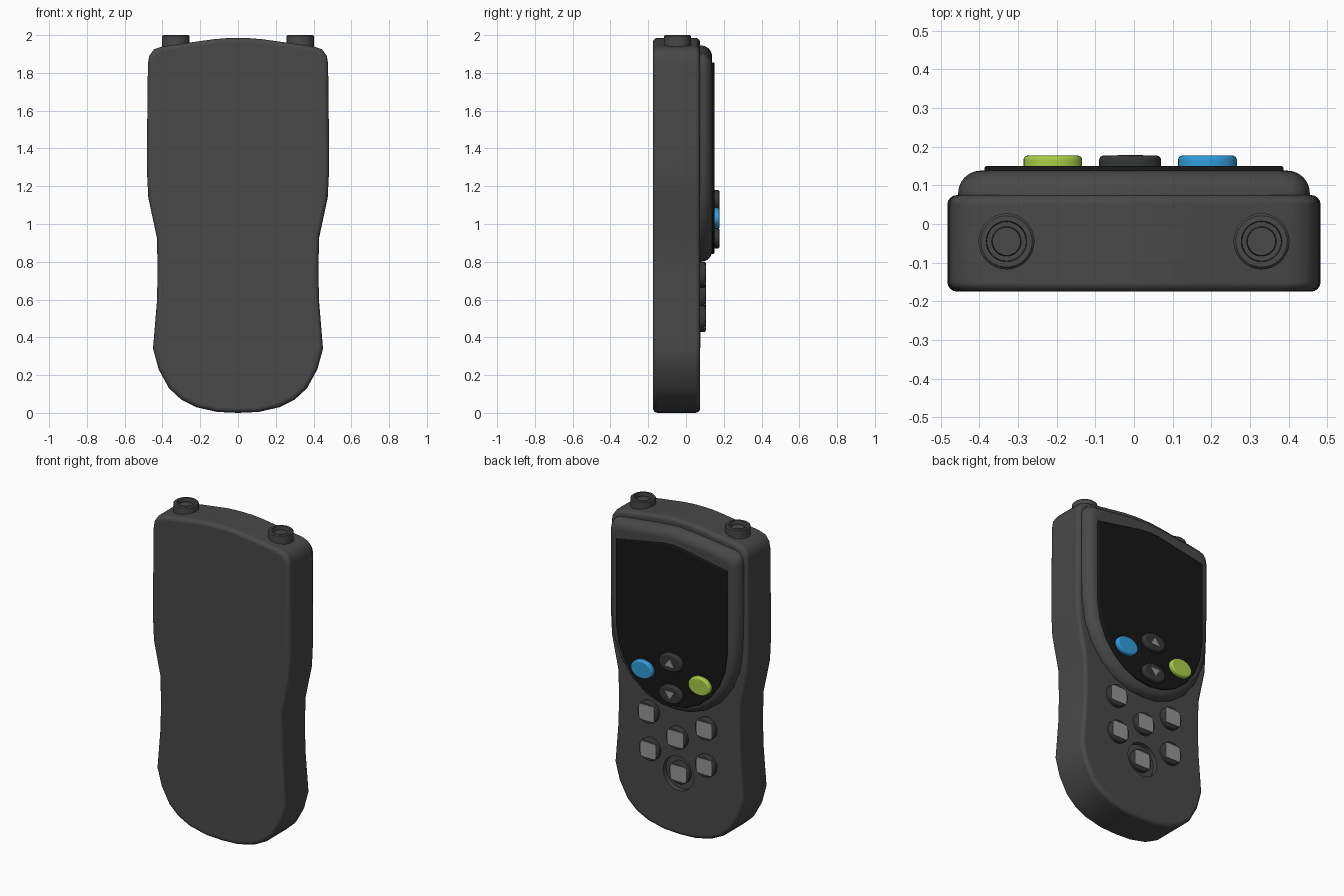
import bpy, bmesh, math

if "Cube" in bpy.data.objects:
    bpy.data.objects.remove(bpy.data.objects["Cube"])


def material(name, r, g, b):
    m = bpy.data.materials.new(name)
    m.diffuse_color = (r, g, b, 1)
    m.use_nodes = True
    m.node_tree.nodes["Principled BSDF"].inputs["Base Color"].default_value = m.diffuse_color
    return m


CASE = material("case_grey", 0.065, 0.065, 0.065)
RUBBER = material("rubber_dark", 0.035, 0.037, 0.037)
GLASS = material("screen_black", 0.008, 0.008, 0.008)
LABEL = material("label_grey", 0.3, 0.3, 0.3)
BLUE = material("blue", 0.03, 0.33, 0.7)
GREEN = material("green", 0.4, 0.6, 0.06)


def mirrored(half):
    """Close a right-hand half outline that starts and ends on x = 0."""
    return half + [(-x, z) for x, z in reversed(half[1:-1])]


def ellipse(cx, cz, rx, rz, n=32):
    return [(cx + rx * math.cos(2 * math.pi * i / n),
             cz + rz * math.sin(2 * math.pi * i / n)) for i in range(n)]


def rectangle(cx, cz, w, h):
    return [(cx + sx * w / 2, cz + sz * h / 2)
            for sx, sz in ((1, 1), (-1, 1), (-1, -1), (1, -1))]


def rounded(y0, y1, r, back=False, n=4):
    """(inset, y) section with a rounded +y edge, optionally a rounded -y edge."""
    arc = [(r * (1 - math.cos(math.pi / 2 * i / n)), r * (1 - math.sin(math.pi / 2 * i / n)))
           for i in range(n + 1)]
    start = [(t, y0 + d) for t, d in reversed(arc)] if back else [(0, y0)]
    return start + [(t, y1 - d) for t, d in arc]


def smooth(ob):
    bpy.ops.object.select_all(action='DESELECT')
    ob.select_set(True)
    bpy.context.view_layer.objects.active = ob
    bpy.ops.object.shade_smooth_by_angle(angle=math.radians(35))
    mod = ob.modifiers.new("weighted", 'WEIGHTED_NORMAL')
    mod.keep_sharp = True


def slab(name, outline, section, mat, finish=True):
    """Loft an x-z outline through (inset, y) rings and cap both ends."""
    xs, zs = [p[0] for p in outline], [p[1] for p in outline]
    cx, cz = (min(xs) + max(xs)) / 2, (min(zs) + max(zs)) / 2
    rx, rz = (max(xs) - min(xs)) / 2, (max(zs) - min(zs)) / 2
    bm = bmesh.new()
    rings = [[bm.verts.new((cx + (x - cx) * (1 - t / rx), y, cz + (z - cz) * (1 - t / rz)))
              for x, z in outline] for t, y in section]
    n = len(outline)
    for a, b in zip(rings, rings[1:]):
        for i in range(n):
            j = (i + 1) % n
            bm.faces.new((a[i], a[j], b[j], b[i]))
    bm.faces.new(rings[0])
    bm.faces.new(rings[-1])
    bmesh.ops.recalc_face_normals(bm, faces=bm.faces)
    me = bpy.data.meshes.new(name)
    bm.to_mesh(me)
    bm.free()
    ob = bpy.data.objects.new(name, me)
    me.materials.append(mat)
    bpy.context.collection.objects.link(ob)
    if finish:
        smooth(ob)
    return ob


# Case with a narrowed grip and rounded bottom
case = slab("case", mirrored([
    (0, 0), (0.11, 0.005), (0.22, 0.03), (0.30, 0.07), (0.365, 0.13), (0.42, 0.23),
    (0.45, 0.34), (0.43, 0.58), (0.425, 0.75), (0.43, 0.93), (0.475, 1.14), (0.483, 1.30),
    (0.48, 1.60), (0.477, 1.85), (0.47, 1.89), (0.445, 1.925), (0.40, 1.94), (0.26, 1.96),
    (0.13, 1.978), (0.06, 1.984), (0, 1.985)]),
    rounded(-0.175, 0.075, 0.025, back=True), CASE, finish=False)

# Round recess for the lowest key
cutter = slab("recess_cutter", ellipse(0, 0.39, 0.107, 0.107), [(0, 0.045), (0, 0.2)],
              CASE, finish=False)
cutter.hide_render = True
cut = case.modifiers.new("recess", 'BOOLEAN')
cut.object = cutter
cut.solver = 'EXACT'
bpy.context.view_layer.objects.active = case
bpy.ops.object.modifier_apply(modifier="recess")
bpy.data.objects.remove(cutter)
smooth(case)

# Raised screen surround
slab("screen_surround", mirrored([
    (0, 0.80), (0.10, 0.808), (0.20, 0.845), (0.30, 0.92), (0.38, 1.025), (0.43, 1.15),
    (0.45, 1.30), (0.455, 1.50), (0.455, 1.83), (0.448, 1.865), (0.43, 1.89), (0.40, 1.902),
    (0.13, 1.935), (0, 1.945)]),
    rounded(0.06, 0.138, 0.058, n=6), CASE)

# Screen glass
slab("screen", mirrored([
    (0, 0.842), (0.10, 0.856), (0.19, 0.897), (0.27, 0.965), (0.33, 1.05), (0.37, 1.15),
    (0.387, 1.27), (0.387, 1.79), (0.06, 1.85), (0, 1.855)]),
    rounded(0.13, 0.15, 0.006), GLASS)

# Buttons on the screen
button = rounded(0.145, 0.177, 0.011)
slab("blue_button", ellipse(0.19, 1.03, 0.076, 0.057), button, BLUE)
slab("green_button", ellipse(-0.21, 1.03, 0.076, 0.057), button, GREEN)
for word, z, s in (("up", 1.125, 1), ("down", 0.925, -1)):
    slab(word + "_button", ellipse(-0.01, z, 0.08, 0.056), button, RUBBER)
    slab(word + "_arrow", [(-0.043, z - 0.022 * s), (0.023, z - 0.022 * s),
                           (-0.01, z + 0.026 * s)], [(0, 0.17), (0, 0.1785)], LABEL)

# Keypad: round keys with square labels, the last one sunk in the recess
keys = [(0.20, 0.73, 0.105), (-0.20, 0.73, 0.105), (0, 0.62, 0.105),
        (0.19, 0.498, 0.105), (-0.20, 0.498, 0.105), (0, 0.39, 0.075)]
for i, (x, z, top) in enumerate(keys, 1):
    slab(f"key_{i}", ellipse(x, z, 0.07, 0.07), rounded(0.04, top, 0.01), RUBBER)
    slab(f"key_label_{i}", rectangle(x, z, 0.105, 0.095),
         [(0, top - 0.01), (0, top + 0.002)], LABEL)

# Hollow sockets on top, turned upright
for word, x in (("left", -0.33), ("right", 0.33)):
    socket = slab(word + "_socket", ellipse(0, 0, 0.0725, 0.0725),
                  [(0, -0.1), (0, -0.006), (0.006, 0), (0.02, 0), (0.022, -0.035),
                   (0.034, -0.035), (0.036, -0.015)], CASE)
    socket.rotation_euler.x = math.pi / 2
    socket.location = (x, -0.045, 2.0)
